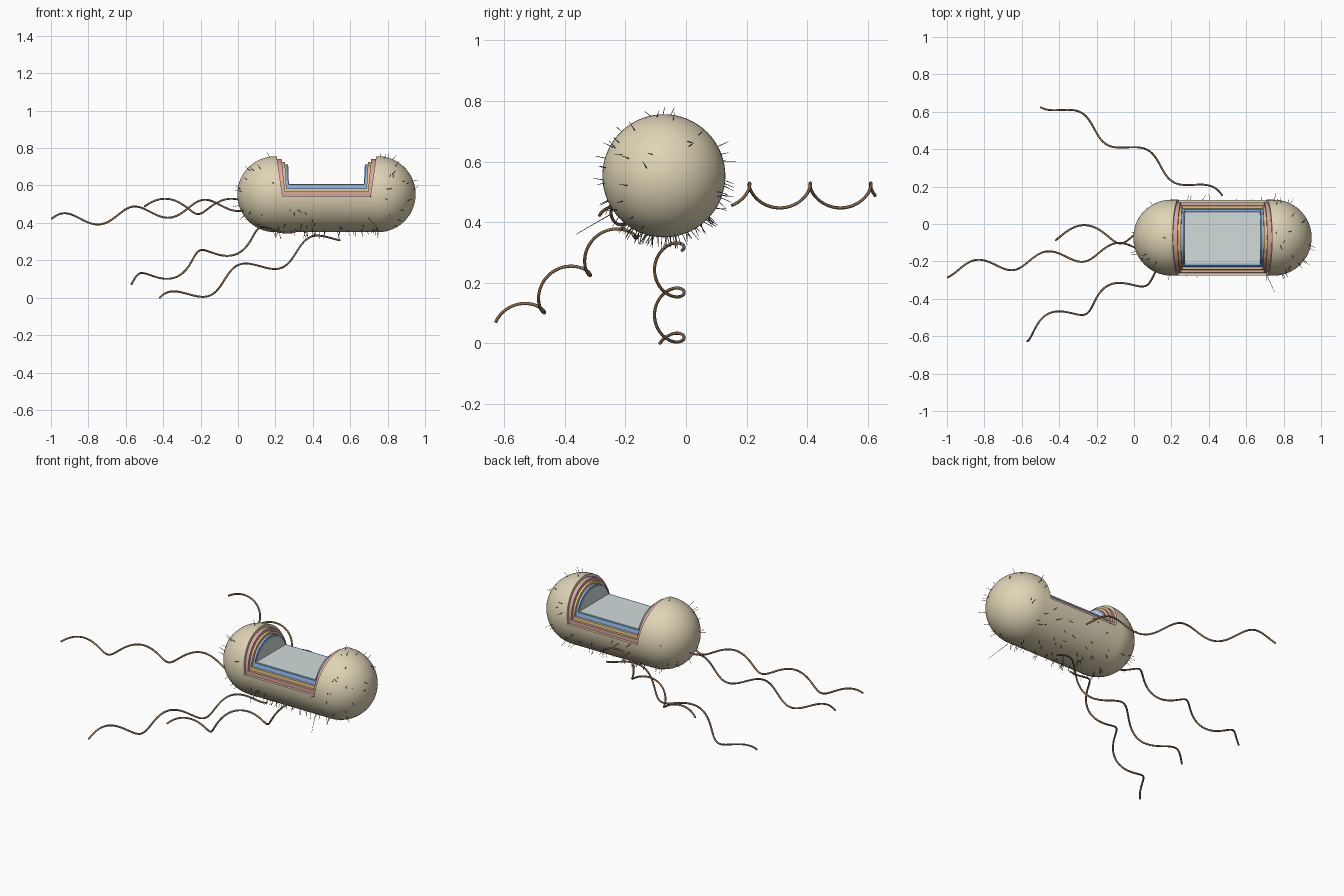
import bpy, bmesh, math, random
from mathutils import Vector

random.seed(4)
if "Cube" in bpy.data.objects:
    bpy.data.objects.remove(bpy.data.objects["Cube"], do_unlink=True)

CENTRE = Vector((0.473, -0.073, 0.553))
HALF_SPINE = 0.274
RADIUS = 0.203


def material(name, rgb):
    mat = bpy.data.materials.new(name)
    mat.use_nodes = True
    mat.diffuse_color = (*rgb, 1)
    mat.node_tree.nodes["Principled BSDF"].inputs["Base Color"].default_value = (*rgb, 1)
    return mat


beige = material("beige wall", (0.74, 0.66, 0.46))
pink = material("dusty pink", (0.68, 0.38, 0.37))
yellow = material("ochre yellow", (0.82, 0.55, 0.19))
blue = material("sky blue", (0.25, 0.46, 0.86))
grey = material("pale grey", (0.64, 0.72, 0.7))
brown = material("flagellum brown", (0.27, 0.16, 0.085))
dark = material("dark bristle", (0.11, 0.09, 0.06))


def make_object(name, bm, mat):
    mesh = bpy.data.meshes.new(name)
    bmesh.ops.recalc_face_normals(bm, faces=bm.faces)
    bm.to_mesh(mesh)
    bm.free()
    mesh.materials.append(mat)
    obj = bpy.data.objects.new(name, mesh)
    bpy.context.collection.objects.link(obj)
    return obj


def activate(obj):
    bpy.ops.object.select_all(action="DESELECT")
    obj.select_set(True)
    bpy.context.view_layer.objects.active = obj


def capsule(name, radius, mat):
    """Half-round profile lathed about the x axis."""
    bm = bmesh.new()
    profile = []
    steps = 14
    for side in (-1, 1):
        for i in range(steps + 1):
            a = math.pi / 2 * (i if side < 0 else steps - i) / steps
            profile.append(bm.verts.new(CENTRE + Vector(
                (side * (HALF_SPINE + radius * math.cos(a)), 0, -radius * math.sin(a)))))
    edges = [bm.edges.new(pair) for pair in zip(profile, profile[1:])]
    bmesh.ops.spin(bm, geom=profile + edges, cent=CENTRE, axis=(1, 0, 0),
                   angle=math.tau, steps=64, use_duplicate=False)
    bmesh.ops.remove_doubles(bm, verts=bm.verts, dist=0.0001)
    return make_object(name, bm, mat)


def cut_window(obj, floor, low, high, mat):
    """Remove a flared block from the top; low and high are its half lengths."""
    bm = bmesh.new()
    bmesh.ops.create_cube(bm, size=2)
    top = CENTRE.z + RADIUS
    slope = (high - low) / (top - floor)
    for v in bm.verts:
        z = top + 0.05 if v.co.z > 0 else floor
        half = low + slope * (z - floor)
        v.co = (CENTRE.x + v.co.x * half, CENTRE.y + v.co.y * 0.3, z)
    cutter = make_object("window_cutter", bm, mat)
    cutter.hide_render = True
    mod = obj.modifiers.new("window", "BOOLEAN")
    mod.operation = "DIFFERENCE"
    mod.solver = "EXACT"
    mod.object = cutter
    activate(obj)
    bpy.ops.object.modifier_apply(modifier=mod.name)
    bpy.data.objects.remove(cutter, do_unlink=True)
    bpy.ops.object.shade_smooth_by_angle(angle=math.radians(30))


# Nested layers, each with a smaller window than the one around it
for name, radius, floor, low, high, mat in (
        ("outer_wall", RADIUS, 0.545, 0.235, 0.266, beige),
        ("pink_layer", 0.188, 0.567, 0.222, 0.241, pink),
        ("yellow_layer", 0.173, 0.584, 0.214, 0.224, yellow),
        ("blue_layer", 0.159, 0.606, 0.204, 0.207, blue),
        ("inner_core", 0.149, 0.608, 0.201, 0.204, grey)):
    cut_window(capsule(name, radius, mat), floor, low, high, mat)


def flagellum(name, tip, per_turn, radius, phase, turns):
    """Corkscrew tail that runs from its free tip into the body."""
    tip, per_turn = Vector(tip), Vector(per_turn)
    axis = per_turn.normalized()
    up = (Vector((0, 0, 1)) - axis * axis.z).normalized()
    side = up.cross(axis)
    curve = bpy.data.curves.new(name, "CURVE")
    curve.dimensions = "3D"
    curve.bevel_depth = 0.0052
    curve.bevel_resolution = 2
    curve.use_fill_caps = True
    spline = curve.splines.new("POLY")
    count = int(turns * 32)
    spline.points.add(count)
    for i, point in enumerate(spline.points):
        t = turns * i / count
        a = math.radians(phase) + math.tau * t
        pos = tip + per_turn * t + radius * (up * math.cos(a) + side * math.sin(a))
        point.co = (*pos, 1)
    curve.materials.append(brown)
    obj = bpy.data.objects.new(name, curve)
    bpy.context.collection.objects.link(obj)
    activate(obj)
    bpy.ops.object.convert(target="MESH")
    bpy.ops.object.shade_smooth_by_angle(angle=math.radians(50))


flagellum("end_flagellum", (-1.0, -0.25, 0.406), (0.375, 0.045, 0.036), 0.039, -66, 2.85)
flagellum("back_flagellum", (-0.48, 0.66, 0.488), (0.355, -0.2, 0), 0.041, -91, 2.65)
flagellum("front_flagellum", (-0.585, -0.588, 0.06), (0.322, 0.152, 0.123), 0.044, -75, 2.75)
flagellum("lower_flagellum", (-0.406, -0.055, -0.035), (0.385, 0, 0.149), 0.049, -41, 2.45)

# Bristles: fine spikes over both round ends and the lower side of the wall
bristles = bmesh.new()


def bristle(base, direction, length):
    rot = direction.to_track_quat("Z", "Y").to_matrix().to_4x4()
    rot.translation = base + direction * length / 2
    bmesh.ops.create_cone(bristles, cap_ends=True, segments=5, radius1=0.0015,
                          radius2=0.0008, depth=length, matrix=rot)


def scatter(count, pick):
    for _ in range(count):
        x, normal = pick()
        base = CENTRE + Vector((x, 0, 0)) + normal * (RADIUS - 0.006)
        tilt = Vector([random.gauss(0, 0.25) for _ in range(3)])
        bristle(base, (normal + tilt).normalized(), random.uniform(0.028, 0.048))


def on_end():
    n = Vector([random.gauss(0, 1) for _ in range(3)]).normalized()
    return math.copysign(HALF_SPINE, n.x), n


def on_underside():
    a = max(-1.5, min(1.5, random.gauss(0, 0.7)))
    return random.uniform(-HALF_SPINE, HALF_SPINE), Vector((0, math.sin(a), -math.cos(a)))


scatter(48, on_end)
scatter(75, on_underside)
# One longer bristle at the lower front
bristle(Vector((0.7, -0.25, 0.425)), Vector((0.36, -0.8, -0.46)).normalized(), 0.14)
make_object("bristles", bristles, dark)
